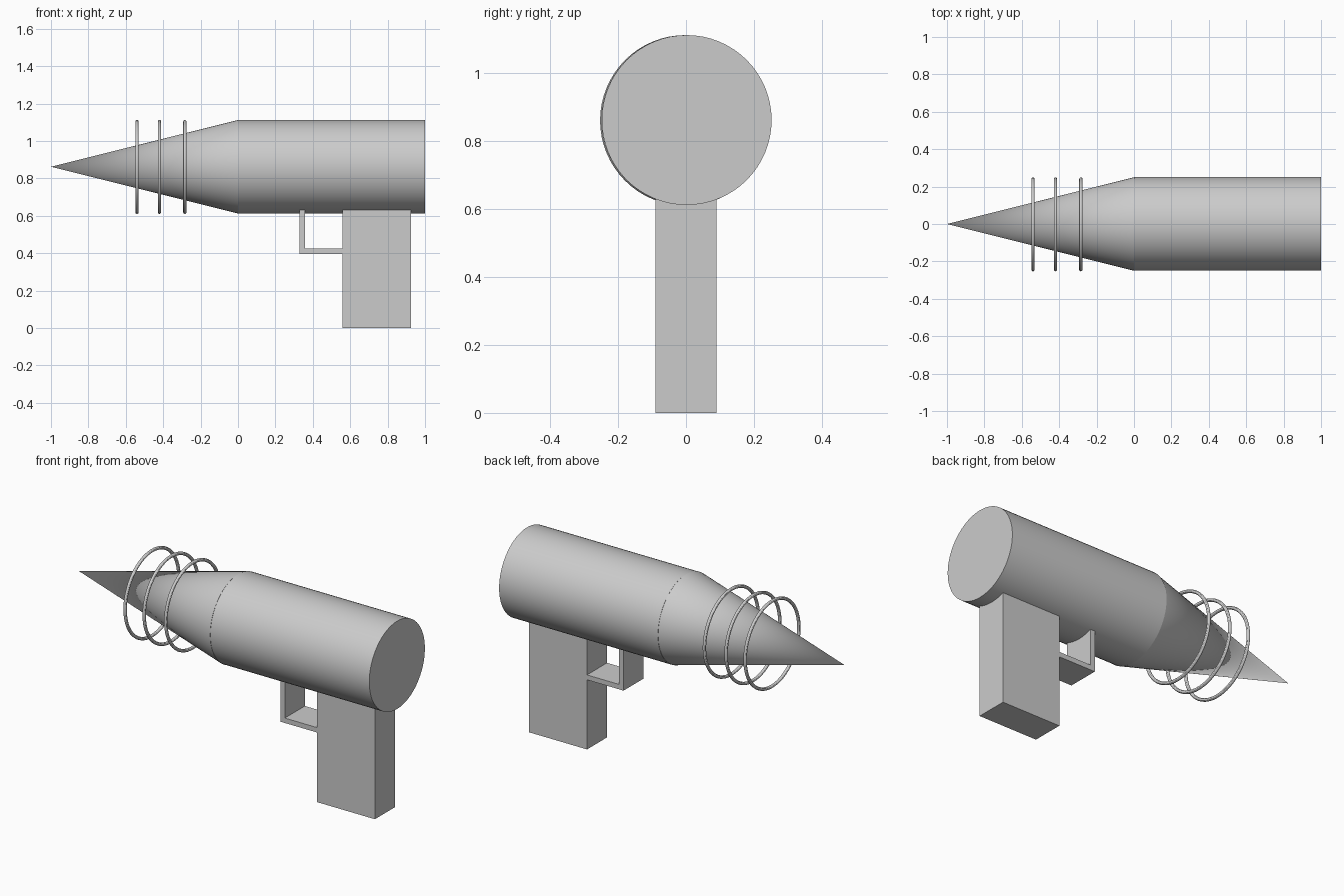
import bpy, bmesh, math

if "Cube" in bpy.data.objects:
    bpy.data.objects.remove(bpy.data.objects["Cube"])

AXIS_Z = 0.862
HALF_W = 0.09
ALONG_X = (0, math.pi / 2, 0)


def finish(name, smooth=True):
    ob = bpy.context.object
    ob.name = name
    if smooth:
        bpy.ops.object.shade_smooth_by_angle(angle=math.radians(30))
    return ob


def extrude_profile(name, pts):
    """Extrude an x-z outline across the grip width."""
    bm = bmesh.new()
    face = bm.faces.new([bm.verts.new((x, -HALF_W, z)) for x, z in pts])
    new = bmesh.ops.extrude_face_region(bm, geom=[face])["geom"]
    verts = [v for v in new if isinstance(v, bmesh.types.BMVert)]
    bmesh.ops.translate(bm, verts=verts, vec=(0, 2 * HALF_W, 0))
    bmesh.ops.recalc_face_normals(bm, faces=bm.faces)
    mesh = bpy.data.meshes.new(name)
    bm.to_mesh(mesh)
    bm.free()
    ob = bpy.data.objects.new(name, mesh)
    bpy.context.collection.objects.link(ob)
    return ob


# Main barrel
bpy.ops.mesh.primitive_cylinder_add(vertices=64, radius=0.25, depth=1.0,
                                    location=(0.5, 0.002, AXIS_Z), rotation=ALONG_X)
finish("barrel")

# Pointed nose
bpy.ops.mesh.primitive_cone_add(vertices=64, radius1=0.25, radius2=0, depth=1.0,
                                location=(-0.5, 0, AXIS_Z), rotation=(0, -math.pi / 2, 0))
finish("nose_cone")

# Floating rings around the nose
for i, x in enumerate((-0.54, -0.42, -0.284)):
    bpy.ops.mesh.primitive_torus_add(major_segments=64, minor_segments=12,
                                     major_radius=0.242, minor_radius=0.009,
                                     location=(x, -0.002, AXIS_Z - 0.001), rotation=ALONG_X)
    finish(f"ring_{i + 1}")

# Grip, its top sunk into the barrel
extrude_profile("grip", [(0.56, 0), (0.925, 0), (0.925, 0.66), (0.56, 0.66)])

# L-shaped trigger guard
extrude_profile("trigger_guard", [(0.33, 0.396), (0.565, 0.396), (0.565, 0.424),
                                  (0.358, 0.424), (0.358, 0.66), (0.33, 0.66)])
